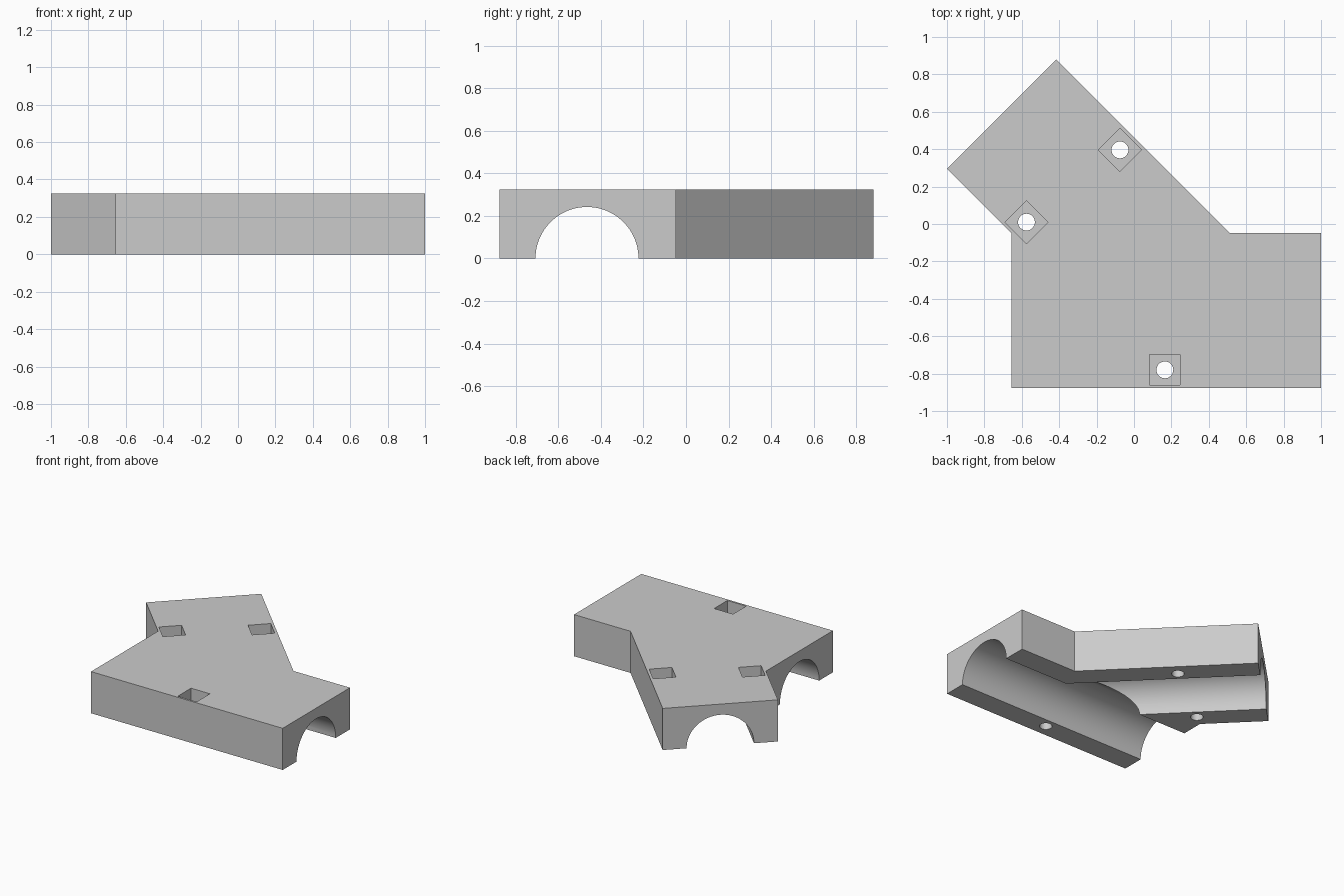
import bpy
import bmesh
from math import pi, sqrt
from mathutils import Matrix, Vector

default = bpy.data.objects.get("Cube")
if default:
    bpy.data.objects.remove(default, do_unlink=True)

HEIGHT = 0.325
BORE = 0.242
NUT = 0.163        # side of a square nut pocket
NUT_FLOOR = 0.16   # height of the pocket floor
BOLT = 0.045       # bolt hole radius
AXIS_Y = -0.465    # main bore centre line

grey = bpy.data.materials.new("light_grey")
grey.use_nodes = True
COLOUR = (0.6, 0.6, 0.6, 1)
grey.diffuse_color = COLOUR
grey.node_tree.nodes["Principled BSDF"].inputs["Base Color"].default_value = COLOUR


def make_object(name, bm):
    mesh = bpy.data.meshes.new(name)
    bmesh.ops.recalc_face_normals(bm, faces=bm.faces)
    bm.to_mesh(mesh)
    bm.free()
    mesh.materials.append(grey)
    obj = bpy.data.objects.new(name, mesh)
    bpy.context.collection.objects.link(obj)
    return obj


def cylinder(name, start, end, radius, sides):
    start, end = Vector(start), Vector(end)
    axis = end - start
    place = Matrix.Translation((start + end) / 2) @ axis.to_track_quat("Z", "Y").to_matrix().to_4x4()
    bm = bmesh.new()
    bmesh.ops.create_cone(bm, cap_ends=True, segments=sides, radius1=radius,
                          radius2=radius, depth=axis.length, matrix=place)
    return make_object(name, bm)


def box(name, x, y, z0, z1, size, turn):
    place = (Matrix.Translation((x, y, (z0 + z1) / 2)) @ Matrix.Rotation(turn, 4, "Z")
             @ Matrix.Diagonal((size, size, z1 - z0, 1)))
    bm = bmesh.new()
    bmesh.ops.create_cube(bm, size=1, matrix=place)
    return make_object(name, bm)


# Y-shaped block: extruded outline
outline = [(-0.655, -0.877), (1, -0.877), (1, -0.047), (0.512, -0.047),
           (-0.415, 0.88), (-1, 0.295), (-0.655, -0.05)]
bm = bmesh.new()
base = bm.faces.new([bm.verts.new((x, y, 0)) for x, y in outline])
top = bmesh.ops.extrude_face_region(bm, geom=[base])
bmesh.ops.translate(bm, vec=(0, 0, HEIGHT),
                    verts=[v for v in top["geom"] if isinstance(v, bmesh.types.BMVert)])
block = make_object("pipe_clamp_half", bm)

# Half-round channels: straight run and the diagonal branch joining it
mouth = Vector((-0.7075, 0.5875, 0))
out = Vector((-1, 1, 0)) / sqrt(2)
joint = mouth - out * (mouth.y - AXIS_Y) * sqrt(2)
cutters = [cylinder("main_channel_cutter", (-1.2, AXIS_Y, 0), (1.2, AXIS_Y, 0), BORE, 96),
           cylinder("branch_channel_cutter", joint, mouth + out * 0.2, BORE, 96)]

# Square nut pockets with bolt holes beneath
for x, y, turn in [(0.165, -0.78, 0), (-0.575, 0.01, pi / 4), (-0.075, 0.396, pi / 4)]:
    cutters.append(box("nut_pocket_cutter", x, y, NUT_FLOOR, HEIGHT + 0.1, NUT, turn))
    cutters.append(cylinder("bolt_hole_cutter", (x, y, -0.1), (x, y, NUT_FLOOR + 0.05), BOLT, 32))

# Cut everything out of the block
bpy.context.view_layer.objects.active = block
block.select_set(True)
for cutter in cutters:
    cut = block.modifiers.new("cut", "BOOLEAN")
    cut.operation = "DIFFERENCE"
    cut.solver = "EXACT"
    cut.object = cutter
    bpy.ops.object.modifier_apply(modifier=cut.name)
    bpy.data.objects.remove(cutter, do_unlink=True)

bpy.ops.object.shade_smooth_by_angle(angle=pi / 6)
